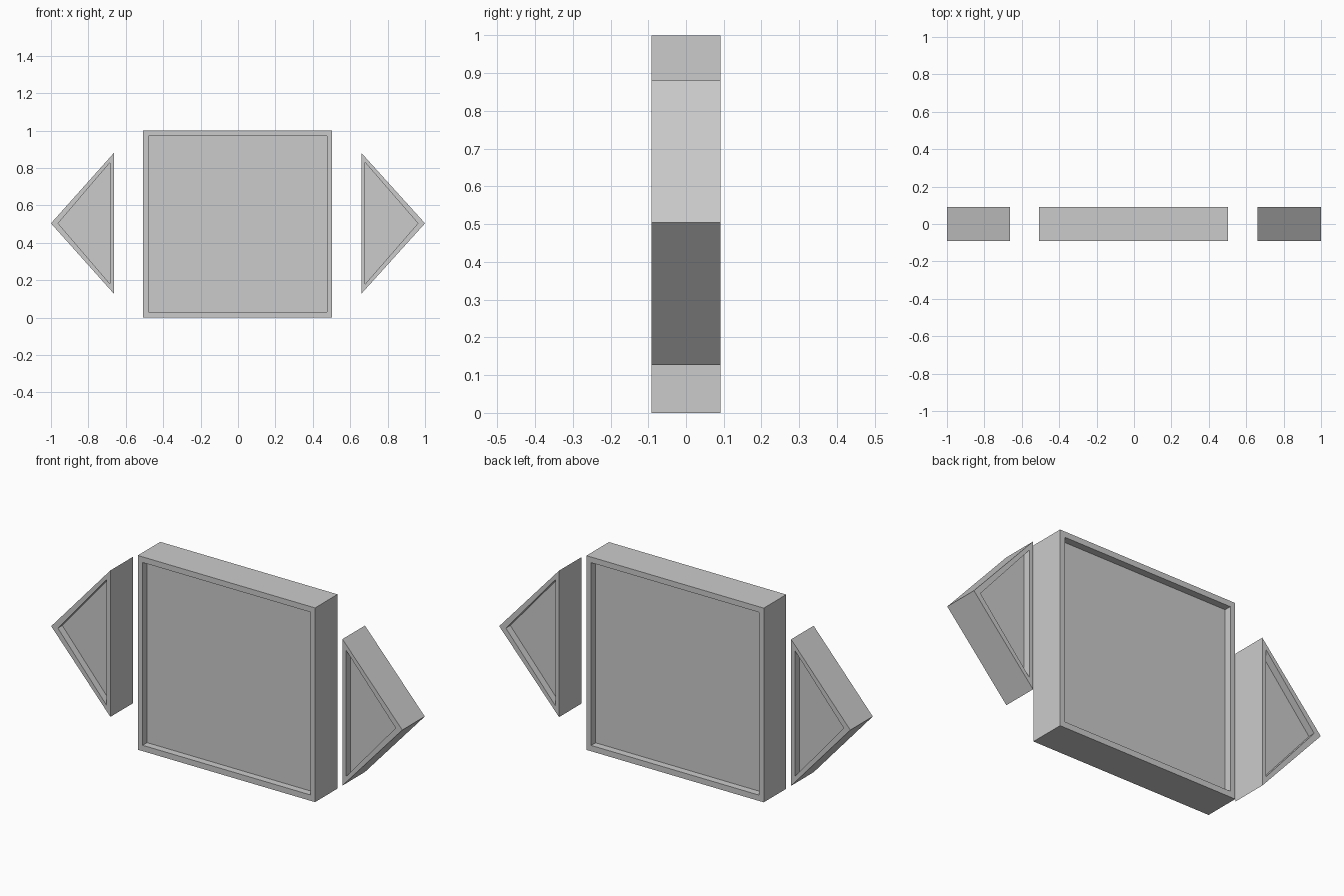
import bpy, bmesh

if "Cube" in bpy.data.objects:
    bpy.data.objects.remove(bpy.data.objects["Cube"])

HALF = 0.0915    # half thickness of every panel
RECESS = 0.036   # depth of the sunken face on front and back


def recessed_panel(name, outer, inner):
    """Prism with a sunken face inside a raised rim, front and back."""
    bm = bmesh.new()
    n = len(outer)
    # Outlines from front floor, over the rim, to the back floor
    layers = [(inner, -HALF + RECESS), (inner, -HALF), (outer, -HALF),
              (outer, HALF), (inner, HALF), (inner, HALF - RECESS)]
    rings = [[bm.verts.new((x, y, z)) for x, z in pts] for pts, y in layers]
    for a, b in zip(rings, rings[1:]):
        for i in range(n):
            j = (i + 1) % n
            bm.faces.new((a[i], a[j], b[j], b[i]))
    bm.faces.new(rings[0])
    bm.faces.new(rings[-1])
    bmesh.ops.recalc_face_normals(bm, faces=bm.faces)
    mesh = bpy.data.meshes.new(name)
    bm.to_mesh(mesh)
    bm.free()
    obj = bpy.data.objects.new(name, mesh)
    bpy.context.collection.objects.link(obj)
    return obj


def rectangle(x0, x1, z0, z1):
    return [(x0, z0), (x1, z0), (x1, z1), (x0, z1)]


def arrow(base, tip, z0, z1):
    return [(base, z0), (tip, 0.504), (base, z1)]


# Central square panel
recessed_panel("square_panel",
               rectangle(-0.507, 0.503, 0.0, 1.0),
               rectangle(-0.479, 0.476, 0.03, 0.971))

# Triangular side panels pointing outwards
for side, sign, base in (("left", -1, 0.663), ("right", 1, 0.659)):
    recessed_panel(side + "_arrow_panel",
                   arrow(sign * base, sign * 1.0, 0.127, 0.881),
                   arrow(sign * (base + 0.021), sign * 0.962, 0.18, 0.829))
